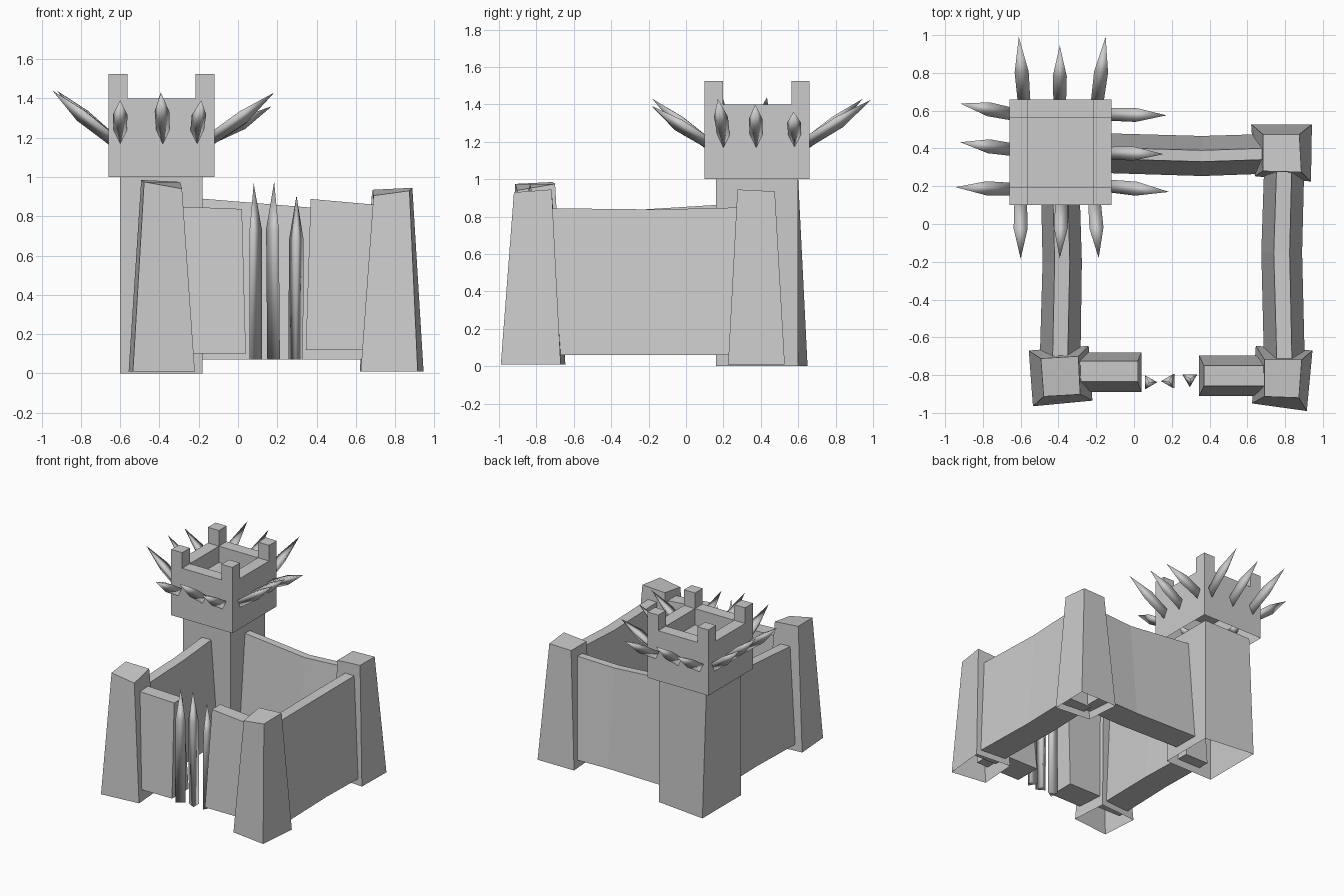
import bpy, bmesh, math
from mathutils import Vector

if "Cube" in bpy.data.objects:
    bpy.data.objects.remove(bpy.data.objects["Cube"])


def finish(name, bm, smooth=False):
    bmesh.ops.recalc_face_normals(bm, faces=bm.faces)
    me = bpy.data.meshes.new(name)
    bm.to_mesh(me)
    bm.free()
    if smooth:
        for p in me.polygons:
            p.use_smooth = True
    ob = bpy.data.objects.new(name, me)
    bpy.context.collection.objects.link(ob)
    return ob


def loft(name, rings, cap_start=True, cap_end=True, smooth=False):
    bm = bmesh.new()
    vs = [[bm.verts.new(p) for p in r] for r in rings]
    for a, b in zip(vs, vs[1:]):
        n = len(a)
        for i in range(n):
            j = (i + 1) % n
            if len(b) == 1:
                bm.faces.new((a[i], a[j], b[0]))
            else:
                bm.faces.new((a[i], a[j], b[j], b[i]))
    if cap_start:
        bm.faces.new(vs[0])
    if cap_end and len(vs[-1]) > 2:
        bm.faces.new(vs[-1])
    return finish(name, bm, smooth)


def rect(x0, x1, y0, y1, z):
    return [(x0, y0, z), (x1, y0, z), (x1, y1, z), (x0, y1, z)]


# leaning corner turrets, open underneath
def turret(name, base, top, heights):
    loft(name, [[(x, y, 0.01) for x, y in base],
                [(x, y, z) for (x, y), z in zip(top, heights)]], cap_start=False)


turret("turret_front_left",
       [(-.535, -.965), (-.22, -.935), (-.24, -.645), (-.557, -.67)],
       [(-.478, -.913), (-.285, -.902), (-.295, -.70), (-.493, -.712)],
       [.975, .94, .975, .985])
turret("turret_front_right",
       [(.625, -.95), (.915, -.99), (.945, -.67), (.645, -.645)],
       [(.69, -.913), (.873, -.92), (.888, -.718), (.69, -.718)],
       [.905, .93, .945, .935])
turret("turret_back_right",
       [(.64, .253), (.937, .225), (.942, .528), (.62, .528)],
       [(.683, .28), (.886, .275), (.875, .475), (.683, .475)],
       [.93, .945, .935, .93])


# battered walls: sections of (along, side centre, bottom half, top half, z0, z1)
def wall(name, axis, sections):
    rings = []
    for s, c, wb, wt, z0, z1 in sections:
        pts = [(c - wb, z0), (c + wb, z0), (c + wt, z1), (c - wt, z1)]
        rings.append([(s, o, z) if axis == "x" else (o, s, z) for o, z in pts])
    return loft(name, rings)


wall("wall_back", "x", [(-.25, .378, .105, .03, .07, .895),
                        (.36, .36, .106, .03, .07, .845), (.72, .372, .105, .03, .07, .86)])
wall("wall_right", "y", [(-.76, .797, .108, .04, .06, .845),
                         (-.15, .782, .108, .042, .06, .838), (.33, .796, .106, .04, .06, .85)])
wall("wall_left", "y", [(-.76, -.392, .108, .04, .06, .81),
                        (-.2, -.38, .104, .04, .06, .84), (.25, -.392, .102, .04, .06, .868)])


# gate walls, with a slight lean at the open end
def gate_wall(name, b, t, zb, zl, zr):
    x0, x1, y0, y1 = t
    loft(name, [rect(*b, zb), [(x0, y0, zl), (x1, y0, zr), (x1, y1, zr), (x0, y1, zl)]])


gate_wall("gate_wall_left", (-.32, .04, -.89, -.68), (-.32, .02, -.835, -.725), .10, .85, .837)
gate_wall("gate_wall_right", (.345, .74, -.91, -.697), (.37, .74, -.857, -.75), .12, .888, .855)

# main tower with one splayed back corner, open underneath
loft("main_tower", [[(-.60, .16, 0), (-.18, .16, 0), (-.18, .60, 0), (-.60, .65, 0)],
                    rect(-.60, -.18, .16, .60, 1.0)], cap_start=False)

# tower head: outer shell, rim and sunken floor
X0, X1, Y0, Y1, W = -.66, -.12, .10, .66, .097
loft("tower_head", [rect(X0, X1, Y0, Y1, 1.0), rect(X0, X1, Y0, Y1, 1.4),
                    rect(X0 + W, X1 - W, Y0 + W, Y1 - W, 1.4),
                    rect(X0 + W, X1 - W, Y0 + W, Y1 - W, 1.27)], cap_start=False)
for i, x in enumerate((X0, X1 - W)):
    for j, y in enumerate((Y0, Y1 - W)):
        loft(f"merlon_{i}{j}", [rect(x, x + W, y, y + W, 1.4),
                                rect(x, x + W, y, y + W, 1.525)], cap_start=False)


# three-sided stakes, thickest at the shoulder
def stake(name, base, tip, r0, r1, shoulder, roll=-90):
    base, tip = Vector(base), Vector(tip)
    d = (tip - base).normalized()
    u = d.cross(Vector((0, 0, 1)))
    u = u.normalized() if u.length > .3 else Vector((1, 0, 0))
    v = u.cross(d)
    if v.length < .1 or d.z > .95:
        v = Vector((0, 1, 0))
    rings = []
    for t, r in ((0, r0), (shoulder, r1)):
        c = base.lerp(tip, t)
        rings.append([c + r * (math.cos(a) * u + math.sin(a) * v)
                      for a in (math.radians(roll + 120 * k) for k in range(3))])
    rings.append([tip])
    loft(name, rings, smooth=True)


# gate stakes: base x, y, tip x, tip z, roll
for i, (x, y, tx, tz, roll) in enumerate(((.08, -.838, .08, .967, 0),
                                          (.192, -.832, .184, .977, 180),
                                          (.294, -.819, .298, .905, -90))):
    off = Vector((tx - x, 0, 0))
    # keep the vertical frame fixed by only nudging the tip
    stake(f"gate_stake_{i}", (x, y, .07), Vector((x, y, tz)) + off, .043, .043, .73, roll)

# tower stakes: root on the wall and tip
spikes = [
    ((-.60, .10), (-.60, -.185, 1.39)), ((-.383, .10), (-.393, -.18, 1.43)),
    ((-.208, .10), (-.187, -.18, 1.39)),
    ((-.583, .66), (-.61, .99, 1.425)), ((-.393, .66), (-.393, .945, 1.43)),
    ((-.193, .66), (-.15, .99, 1.425)),
    ((-.66, .585), (-.92, .638, 1.42)), ((-.66, .396), (-.92, .433, 1.438)),
    ((-.66, .185), (-.945, .195, 1.44)),
    ((-.12, .58), (.172, .575, 1.36)), ((-.12, .375), (.155, .37, 1.40)),
    ((-.12, .20), (.185, .17, 1.43)),
]
for i, ((x, y), tip) in enumerate(spikes):
    root, tip = Vector((x, y, 1.215)), Vector(tip)
    inner = root + (root - tip) * .2
    stake(f"tower_stake_{i}", inner, tip, .037, .043, .56)
